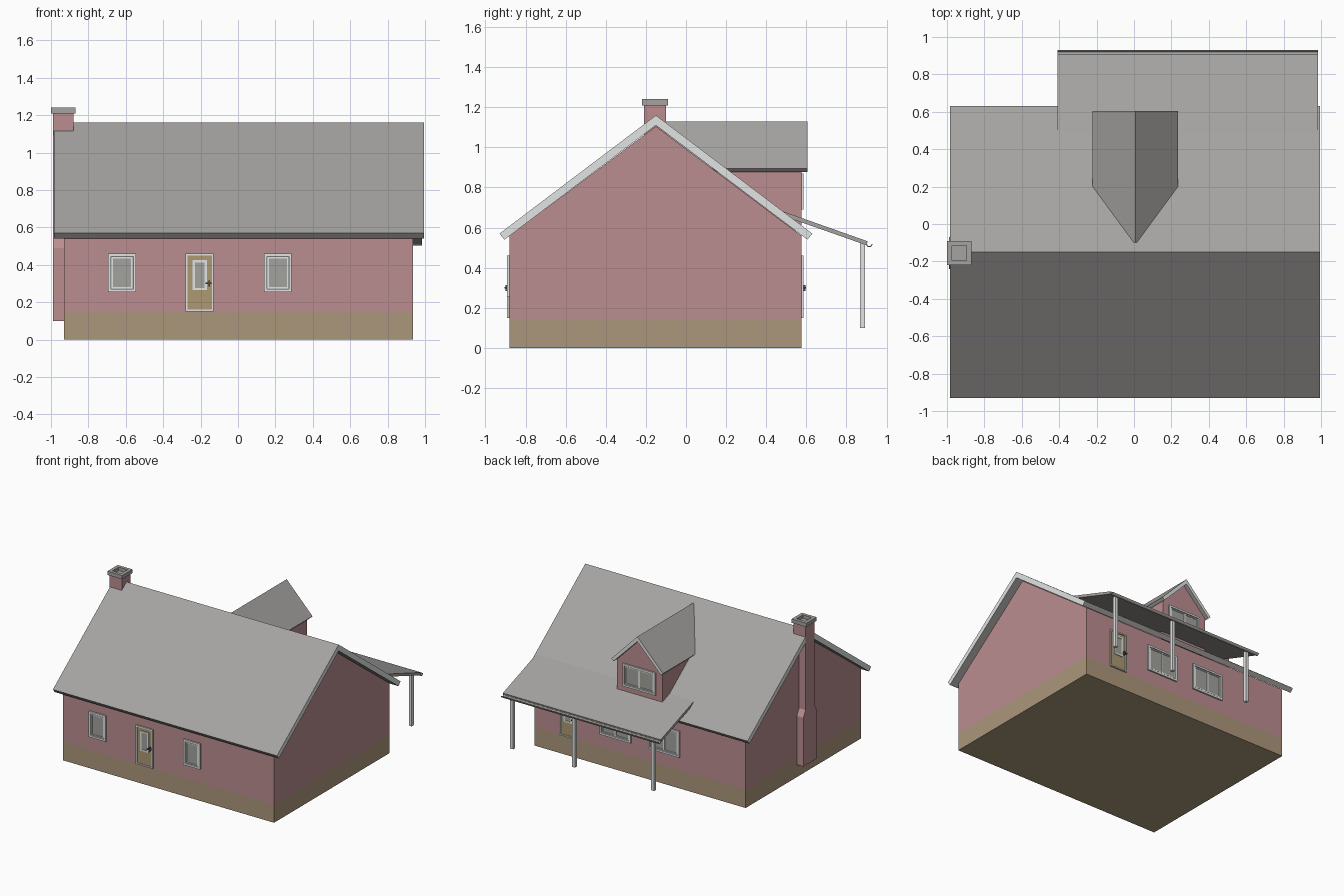
import bpy, bmesh, math
from mathutils import Vector

cube = bpy.data.objects.get("Cube")
if cube:
    bpy.data.objects.remove(cube, do_unlink=True)


def material(name, rgb):
    m = bpy.data.materials.new(name)
    m.use_nodes = True
    m.diffuse_color = (*rgb, 1)
    m.node_tree.nodes["Principled BSDF"].inputs["Base Color"].default_value = (*rgb, 1)
    return m


BRICK = material("pink brick", (0.50, 0.27, 0.28))
STONE = material("tan stone", (0.41, 0.31, 0.20))
ROOF = material("grey roofing", (0.38, 0.37, 0.36))
TRIM = material("white trim", (0.75, 0.78, 0.77))
GLASS = material("grey glass", (0.36, 0.36, 0.34))
WOOD = material("tan door wood", (0.42, 0.32, 0.17))
METAL = material("dark metal", (0.10, 0.10, 0.10))


def finish(name, bm, mats, rule=None):
    bmesh.ops.recalc_face_normals(bm, faces=bm.faces)
    bm.normal_update()
    if rule:
        for f in bm.faces:
            f.material_index = rule(f.normal)
    me = bpy.data.meshes.new(name)
    bm.to_mesh(me)
    bm.free()
    ob = bpy.data.objects.new(name, me)
    bpy.context.collection.objects.link(ob)
    for m in mats:
        me.materials.append(m)
    return ob


def prism(name, profile, axis, a, b, mats, rule=None):
    """Extrude a profile of (side, height) points along x or y."""
    def at(s, z, t):
        return (t, s, z) if axis == "x" else (s, t, z)
    bm = bmesh.new()
    face = bm.faces.new([bm.verts.new(at(s, z, a)) for s, z in profile])
    new = bmesh.ops.extrude_face_region(bm, geom=[face])["geom"]
    move = Vector(at(0, 0, b - a))
    bmesh.ops.translate(bm, verts=[v for v in new if isinstance(v, bmesh.types.BMVert)], vec=move)
    return finish(name, bm, mats, rule)


def box(name, x, y, z, mat):
    return prism(name, [(x[0], z[0]), (x[1], z[0]), (x[1], z[1]), (x[0], z[1])], "y", *y, [mat])


def frame(name, x, z, y, out, width, depth, mat):
    """Rectangular ring of bars standing off a wall at y, facing out (+1 or -1)."""
    bm = bmesh.new()
    outer = [(x[0], z[0]), (x[1], z[0]), (x[1], z[1]), (x[0], z[1])]
    cx, cz = sum(x) / 2, sum(z) / 2
    inner = [(px + math.copysign(width, cx - px), pz + math.copysign(width, cz - pz)) for px, pz in outer]
    rings = [[bm.verts.new((px, y + out * d, pz)) for px, pz in ring]
             for ring, d in ((outer, 0), (outer, depth), (inner, depth), (inner, 0))]
    for i in range(4):
        j = (i + 1) % 4
        for k in range(4):
            n = (k + 1) % 4
            bm.faces.new((rings[k][i], rings[k][j], rings[n][j], rings[n][i]))
    return finish(name, bm, [mat])


def plate(name, x, z, y, out, depth, mat):
    return box(name, x, sorted((y, y + out * depth)), z, mat)


def window(name, x, z, y, out, panes):
    plate(name + "_glass", x, z, y, out, 0.003, GLASS)
    frame(name + "_frame", x, z, y, out, 0.015, 0.012, TRIM)
    inset = 0.019
    step = (x[1] - x[0] - 2 * inset) / panes
    for i in range(panes):
        left = x[0] + inset + i * step
        frame(f"{name}_sash_{i + 1}", (left, left + step), (z[0] + inset, z[1] - inset),
              y, out, 0.007, 0.008, TRIM)


def door(name, x, z, y, out):
    plate(name + "_leaf", x, z, y, out, 0.004, WOOD)
    frame(name + "_frame", x, z, y, out, 0.01, 0.012, TRIM)
    cx = sum(x) / 2
    pane = (cx - 0.038, cx + 0.038)
    height = (z[0] + 0.115, z[1] - 0.035)
    plate(name + "_glass", pane, height, y, out, 0.006, GLASS)
    frame(name + "_pane_frame", pane, height, y, out, 0.012, 0.01, TRIM)
    hx = cx - out * 0.05
    plate(name + "_handle_stem", (hx - 0.004, hx + 0.004), (0.285, 0.315), y, out, 0.02, METAL)
    plate(name + "_handle", (hx - 0.02, hx + 0.012), (0.296, 0.304), y, out, 0.024, METAL)


# Foundation and gabled walls
FRONT, BACK, RIDGE = -0.88, 0.575, -0.15
box("foundation", (-0.93, 0.935), (FRONT, BACK), (0, 0.145), STONE)
prism("walls", [(FRONT, 0.145), (BACK, 0.145), (BACK, 0.56), (RIDGE, 1.105), (FRONT, 0.56)],
      "x", -0.93, 0.935, [BRICK])

# Main roof with pale gable ends
prism("main_roof", [(-0.93, 0.57), (RIDGE, 1.16), (0.63, 0.57), (0.605, 0.54), (RIDGE, 1.11), (-0.905, 0.54)],
      "x", -0.985, 0.995, [ROOF, TRIM], lambda n: int(abs(n.x) > 0.9))

# Rear dormer
DX = 0.007
prism("dormer_walls", [(DX - 0.2, 0.58), (DX + 0.2, 0.58), (DX + 0.2, 0.885), (DX, 1.09), (DX - 0.2, 0.885)],
      "y", 0.0, BACK, [BRICK])
prism("dormer_roof", [(DX - 0.228, 0.895), (DX, 1.13), (DX + 0.228, 0.895),
                      (DX + 0.21, 0.877), (DX, 1.09), (DX - 0.21, 0.877)],
      "y", -0.1, 0.605, [ROOF, TRIM], lambda n: int(abs(n.y) > 0.9))

# Porch roof, gutter and posts
PORCH = (-0.41, 0.985)
prism("porch_roof", [(0.48, 0.682), (0.905, 0.532), (0.9, 0.512), (0.48, 0.66)], "x", *PORCH, [ROOF])
arc = [math.radians(180 + 30 * i) for i in range(7)]
gutter = [(0.914 + 0.016 * math.cos(t), 0.518 + 0.016 * math.sin(t)) for t in arc]
gutter += [(0.914 + 0.011 * math.cos(t), 0.518 + 0.011 * math.sin(t)) for t in reversed(arc)]
prism("porch_gutter", gutter, "x", *PORCH, [ROOF])
for i, px in enumerate((-0.33, 0.37, 0.915)):
    box(f"porch_post_{i + 1}", (px - 0.013, px + 0.013), (0.867, 0.893), (0.1, 0.525), TRIM)

# Chimney with wide lower breast, hollow cap and flue
CY = -0.155
prism("chimney_breast", [(CY - 0.085, 0.1), (CY + 0.085, 0.1), (CY + 0.085, 0.49), (CY + 0.055, 0.54),
                         (CY - 0.055, 0.54), (CY - 0.085, 0.49)], "x", -0.988, -0.9, [BRICK])
box("chimney_shaft", (-0.988, -0.88), (CY - 0.055, CY + 0.055), (0.5, 1.21), BRICK)
box("chimney_flue_floor", (-0.985, -0.885), (CY - 0.05, CY + 0.05), (1.2, 1.213), ROOF)
for i, s in enumerate((-1, 1)):
    cx, cy = -0.935 + s * 0.052, CY + s * 0.052
    box(f"chimney_cap_side_{i + 1}", (cx - 0.013, cx + 0.013), (CY - 0.065, CY + 0.065), (1.21, 1.24), ROOF)
    box(f"chimney_cap_end_{i + 1}", (-0.974, -0.896), (cy - 0.013, cy + 0.013), (1.21, 1.24), ROOF)

# Windows and doors
for i, x in enumerate(((-0.695, -0.545), (0.14, 0.287))):
    window(f"front_window_{i + 1}", x, (0.255, 0.46), FRONT, -1, 1)
for i, x in enumerate(((0.08, 0.355), (-0.35, -0.075))):
    window(f"back_window_{i + 1}", x, (0.25, 0.46), BACK, 1, 2)
window("dormer_window", (DX - 0.145, DX + 0.145), (0.69, 0.87), BACK, 1, 2)
door("front_door", (-0.28, -0.13), (0.15, 0.46), FRONT, -1)
door("back_door", (0.56, 0.71), (0.15, 0.46), BACK, 1)
